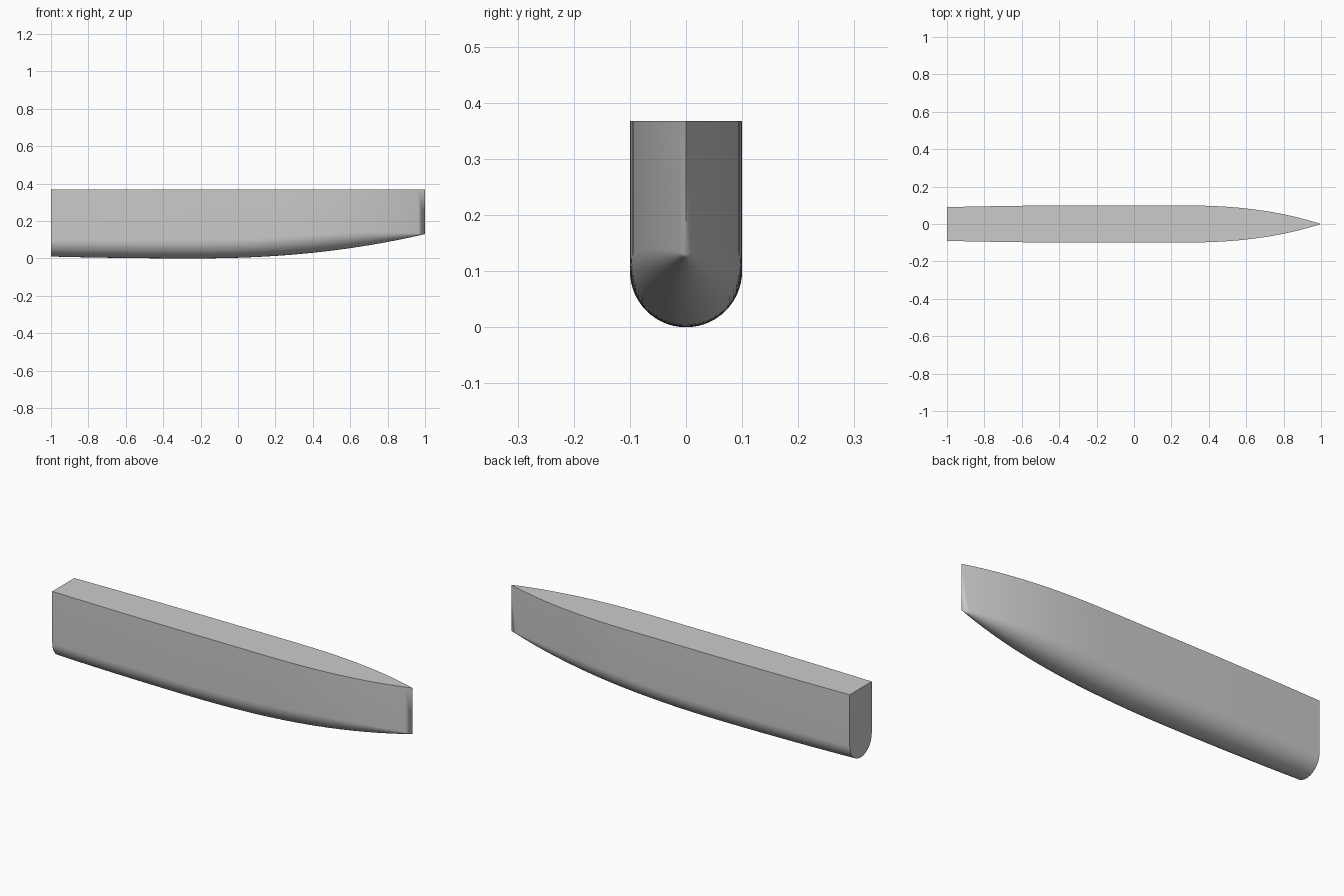
import bpy
import bmesh
from math import cos, sin, pi, radians

cube = bpy.data.objects.get("Cube")
if cube:
    bpy.data.objects.remove(cube)

STATIONS = 56      # cross-sections from stern to bow
ARC = 28           # segments of the round bottom
DECK_Z = 0.368


def half_beam(x):
    """Half width: slight taper aft, fine entry at the bow."""
    if x > 0.2:
        return 0.1 * (1 - ((x - 0.2) / 0.8) ** 2.55)
    return 0.1 - 0.01 * (max(0, -0.2 - x) / 0.8) ** 2


def keel_height(x):
    """Rocker of the keel, rising towards the bow."""
    if x > -0.25:
        return 0.13 * ((x + 0.25) / 1.25) ** 2.23
    return 0.01 * ((-0.25 - x) / 0.75) ** 2


def section(x):
    """U-shaped section: straight sides over a half-round bottom."""
    b, k = half_beam(x), keel_height(x)
    arc = [(x, -b * cos(pi * i / ARC), k + b * (1 - sin(pi * i / ARC)))
           for i in range(ARC + 1)]
    return [(x, -b, DECK_Z)] + arc + [(x, b, DECK_Z)]


# Loft the hull through its sections
bm = bmesh.new()
rings = [[bm.verts.new(p) for p in section(-1 + 2 * s / STATIONS)]
         for s in range(STATIONS + 1)]
for r0, r1 in zip(rings, rings[1:]):
    n = len(r0)
    for i in range(n):
        j = (i + 1) % n
        bm.faces.new((r0[i], r0[j], r1[j], r1[i]))

# Transom closes the stern, the last section collapses into the stem
bm.faces.new(rings[0])
bmesh.ops.remove_doubles(bm, verts=bm.verts[:], dist=0.00005)
bmesh.ops.recalc_face_normals(bm, faces=bm.faces[:])

mesh = bpy.data.meshes.new("hull")
bm.to_mesh(mesh)
bm.free()
hull = bpy.data.objects.new("hull", mesh)
bpy.context.collection.objects.link(hull)

# Plain grey paint
grey = bpy.data.materials.new("light grey")
grey.use_nodes = True
colour = (0.6, 0.6, 0.6, 1)
grey.diffuse_color = colour
grey.node_tree.nodes["Principled BSDF"].inputs["Base Color"].default_value = colour
mesh.materials.append(grey)

# Smooth sides with sharp deck edge, transom and stem
bpy.ops.object.select_all(action='DESELECT')
hull.select_set(True)
bpy.context.view_layer.objects.active = hull
bpy.ops.object.shade_smooth_by_angle(angle=radians(30))
